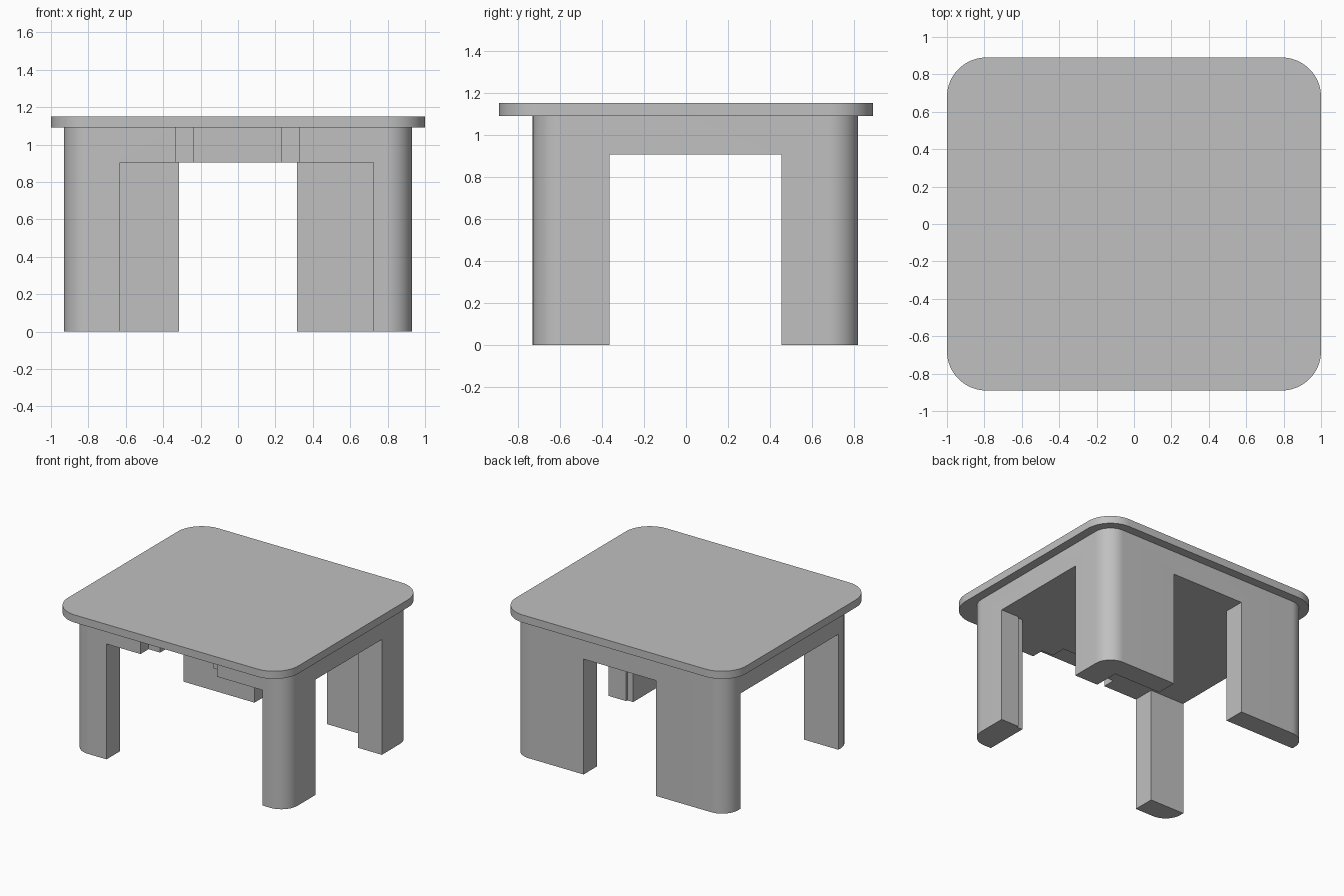
import bpy, bmesh, math

cube = bpy.data.objects.get("Cube")
if cube:
    bpy.data.objects.remove(cube, do_unlink=True)

grey = bpy.data.materials.new("plain_grey")
grey.use_nodes = True
colour = (0.53, 0.53, 0.53, 1.0)
grey.diffuse_color = colour
grey.node_tree.nodes["Principled BSDF"].inputs["Base Color"].default_value = colour


def prism(name, x0, x1, y0, y1, z0, z1, radius=0.0, steps=16):
    """Upright block, with rounded vertical corners when radius is set."""
    bm = bmesh.new()
    corners = [(x1, y1, -1, -1), (x0, y1, 1, -1), (x0, y0, 1, 1), (x1, y0, -1, 1)]
    verts = []
    for i, (x, y, sx, sy) in enumerate(corners):
        count = steps if radius else 0
        for k in range(count + 1):
            a = (i + (k / count if count else 0)) * math.pi / 2
            verts.append(bm.verts.new((x + sx * radius + radius * math.cos(a),
                                       y + sy * radius + radius * math.sin(a), z0)))
    base = bm.faces.new(verts)
    top = bmesh.ops.extrude_face_region(bm, geom=[base])["geom"]
    moved = [v for v in top if isinstance(v, bmesh.types.BMVert)]
    bmesh.ops.translate(bm, verts=moved, vec=(0, 0, z1 - z0))
    bmesh.ops.recalc_face_normals(bm, faces=bm.faces)
    mesh = bpy.data.meshes.new(name)
    bm.to_mesh(mesh)
    bm.free()
    mesh.materials.append(grey)
    obj = bpy.data.objects.new(name, mesh)
    bpy.context.collection.objects.link(obj)
    return obj


def activate(obj):
    bpy.ops.object.select_all(action='DESELECT')
    obj.select_set(True)
    bpy.context.view_layer.objects.active = obj


def cut(target, *box):
    cutter = prism("cutter", *box)
    cutter.hide_render = True
    mod = target.modifiers.new("cut", 'BOOLEAN')
    mod.operation = 'DIFFERENCE'
    mod.solver = 'EXACT'
    mod.object = cutter
    activate(target)
    bpy.ops.object.modifier_apply(modifier=mod.name)
    bpy.data.objects.remove(cutter, do_unlink=True)


# Table top and the solid body under it
table_top = prism("table_top", -1, 1, -0.89, 0.89, 1.09, 1.15, 0.21)
legs_and_apron = prism("legs_and_apron", -0.93, 0.93, -0.73, 0.82, 0, 1.09, 0.14)

# Space between the legs, open on the left of the body
low, apron = -0.1, 0.905
cut(legs_and_apron, -1.2, 0.725, -0.56, 0.655, low, apron)
# Openings at the front, back and the other side
cut(legs_and_apron, -0.63, 0.725, -1.2, 0, low, apron)
cut(legs_and_apron, -0.315, 0.315, 0, 1.2, low, apron)
cut(legs_and_apron, 0.6, 1.2, -0.365, 0.455, low, apron)
# Small step on the inside edge of one front leg
cut(legs_and_apron, 0.6, 0.775, -0.38, -0.2, low, apron)

# Stepped recess in the front apron
cut(legs_and_apron, -0.335, 0.33, -1.2, -0.63, 0.8, 1.2)
cut(legs_and_apron, -0.235, 0.23, -1.2, -0.51, 0.8, 1.2)

for part in (table_top, legs_and_apron):
    activate(part)
    bpy.ops.object.shade_smooth_by_angle(angle=math.radians(30))
